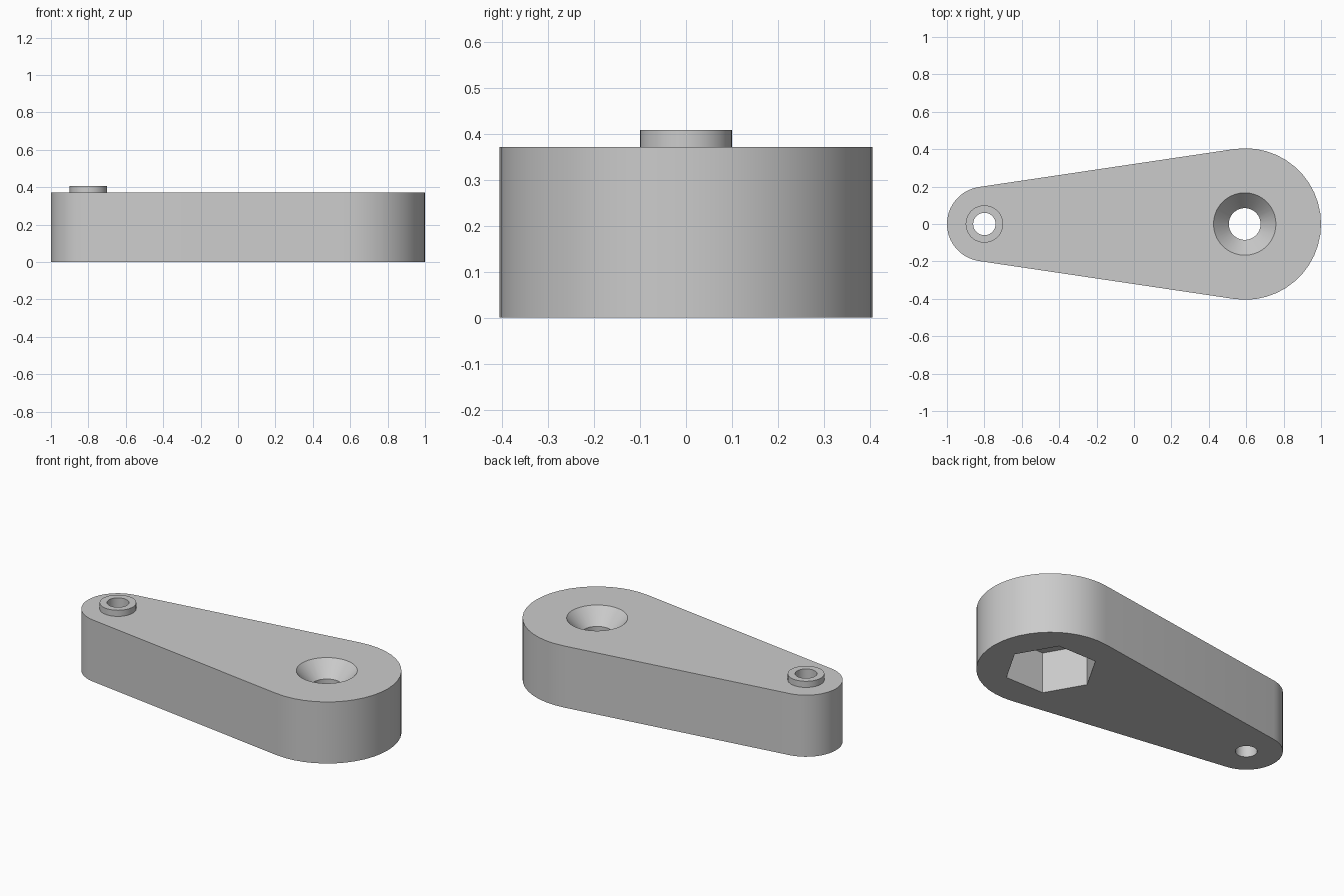
import bpy
import bmesh
from math import cos, sin, pi, asin

BIG_X, BIG_R = 0.595, 0.405
SMALL_X, SMALL_R = -0.8, 0.2
TOP = 0.371

if "Cube" in bpy.data.objects:
    bpy.data.objects.remove(bpy.data.objects["Cube"])

grey = bpy.data.materials.new("plain grey")
grey.use_nodes = True
colour = (0.6, 0.6, 0.6, 1)
grey.diffuse_color = colour
grey.node_tree.nodes["Principled BSDF"].inputs["Base Color"].default_value = colour


def arc(x, r, start, end, steps):
    """Points along an arc, both ends included."""
    angles = [start + (end - start) * i / steps for i in range(steps + 1)]
    return [(x + r * cos(a), r * sin(a)) for a in angles]


def circle(x, r, sides):
    return arc(x, r, 0, 2 * pi, sides)[:-1]


def loft(name, sections):
    """Closed solid through a stack of (outline, height) sections."""
    bm = bmesh.new()
    rings = [[bm.verts.new((x, y, z)) for x, y in outline] for outline, z in sections]
    for low, high in zip(rings, rings[1:]):
        for i in range(len(low)):
            j = (i + 1) % len(low)
            bm.faces.new((low[i], low[j], high[j], high[i]))
    bm.faces.new(rings[0][::-1])
    bm.faces.new(rings[-1])
    mesh = bpy.data.meshes.new(name)
    bm.to_mesh(mesh)
    bm.free()
    mesh.materials.append(grey)
    obj = bpy.data.objects.new(name, mesh)
    bpy.context.collection.objects.link(obj)
    return obj


def combine(target, tool, operation):
    """Apply a boolean and discard the tool solid."""
    tool.hide_render = True
    mod = target.modifiers.new(tool.name, 'BOOLEAN')
    mod.operation, mod.solver, mod.object = operation, 'EXACT', tool
    bpy.context.view_layer.objects.active = target
    bpy.ops.object.modifier_apply(modifier=mod.name)
    bpy.data.objects.remove(tool)


# Tapered arm: two round ends joined by tangent sides
tangent = pi / 2 + asin((BIG_R - SMALL_R) / (BIG_X - SMALL_X))
outline = (arc(BIG_X, BIG_R, -tangent, tangent, 24)
           + arc(SMALL_X, SMALL_R, tangent, 2 * pi - tangent, 20))
arm = loft("tapered_arm", [(outline, 0), (outline, TOP)])

# Raised boss on the narrow end
boss_ring = circle(SMALL_X, 0.1, 40)
combine(arm, loft("boss", [(boss_ring, 0.3), (boss_ring, 0.408)]), 'UNION')

# Straight hole through the boss
hole_ring = circle(SMALL_X, 0.06, 32)
combine(arm, loft("boss_hole", [(hole_ring, -0.1), (hole_ring, 0.5)]), 'DIFFERENCE')

# Hexagonal nut pocket underneath
hexagon = circle(BIG_X - 0.003, 0.258, 6)
combine(arm, loft("nut_pocket", [(hexagon, -0.1), (hexagon, 0.25)]), 'DIFFERENCE')

# Bolt hole with a countersunk mouth
bore = circle(BIG_X - 0.003, 0.085, 40)
mouth = circle(BIG_X - 0.003, 0.167, 40)
combine(arm, loft("countersink", [(bore, 0.1), (bore, 0.28), (mouth, TOP), (mouth, 0.5)]),
        'DIFFERENCE')

# Smooth the round walls, keep the rims crisp
bpy.ops.object.select_all(action='DESELECT')
arm.select_set(True)
bpy.context.view_layer.objects.active = arm
bpy.ops.object.shade_smooth_by_angle(angle=pi / 6)
